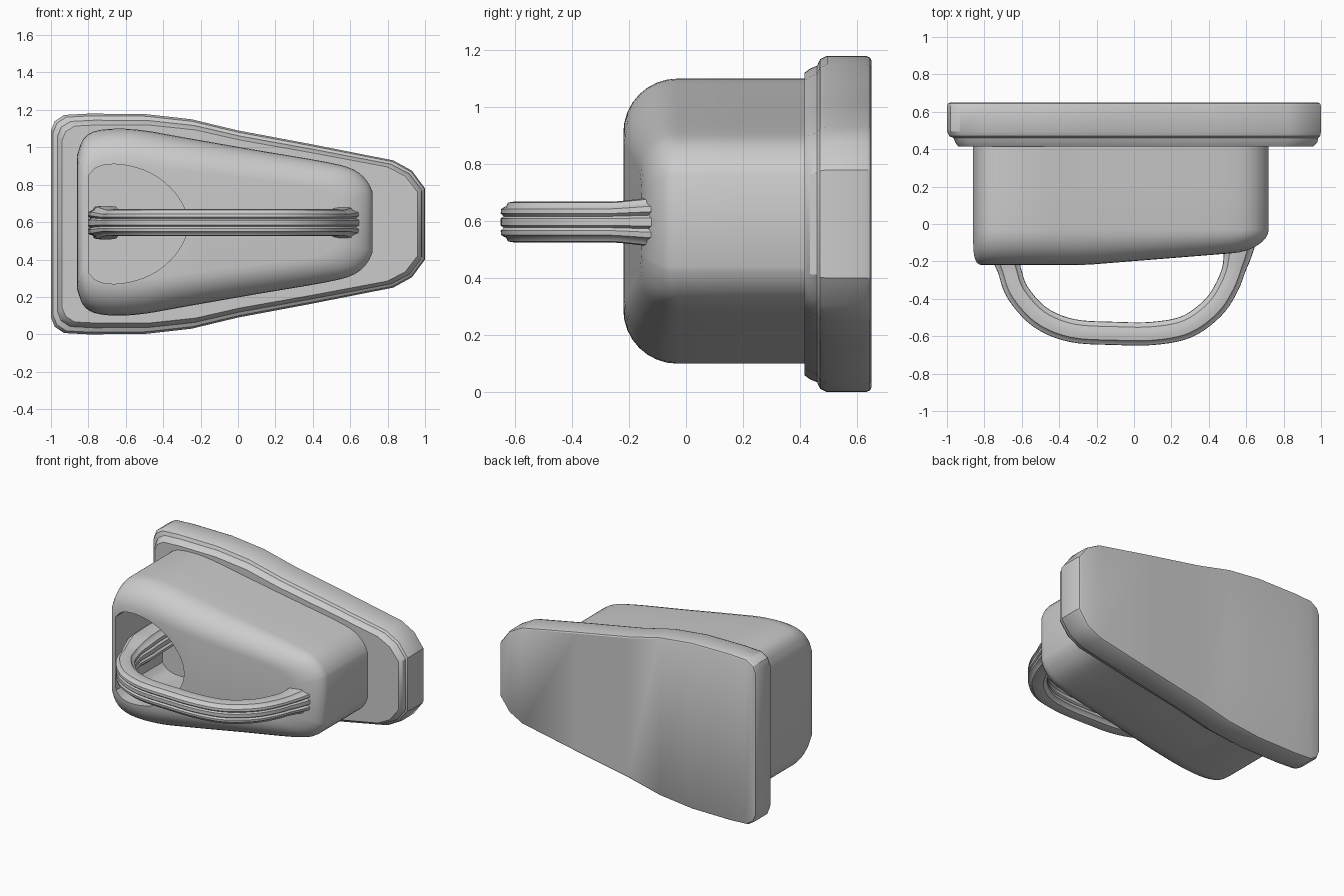
import bpy, bmesh, math
from mathutils import Vector

if "Cube" in bpy.data.objects:
    bpy.data.objects.remove(bpy.data.objects["Cube"])


def smooth_path(pts, n):
    """Catmull-Rom curve through 2D points, n steps per span."""
    p = [Vector(q) for q in pts]
    p = [2 * p[0] - p[1]] + p + [2 * p[-1] - p[-2]]
    out = []
    for i in range(1, len(p) - 2):
        a, b, c, d = p[i - 1:i + 3]
        for k in range(n):
            t = k / n
            out.append(0.5 * (2 * b + (c - a) * t + (2 * a - 5 * b + 4 * c - d) * t * t
                              + (3 * b - a - 3 * c + d) * t ** 3))
    return out + [p[-2]]


def finish(name, bm):
    bmesh.ops.recalc_face_normals(bm, faces=bm.faces[:])
    me = bpy.data.meshes.new(name)
    bm.to_mesh(me)
    bm.free()
    ob = bpy.data.objects.new(name, me)
    bpy.context.collection.objects.link(ob)
    return ob


def shade(ob, angle=30):
    bpy.ops.object.select_all(action='DESELECT')
    ob.select_set(True)
    bpy.context.view_layer.objects.active = ob
    bpy.ops.object.shade_smooth_by_angle(angle=math.radians(angle))


def loft(name, half, cz, rings, slope=0.0):
    """Stack an outline (x, half height), mirrored about z = cz, along y.
    rings: (y, left inset, right inset, height inset, slope share)."""
    bm = bmesh.new()
    x0, x1 = half[0][0], half[-1][0]
    hmax = max(p[1] for p in half)
    n = len(half)
    loops = []
    for y, l, r, ins, share in rings:
        upper, lower = [], []
        for x, h in half:
            u = (x - x0) / (x1 - x0)
            px = x0 + l + u * (x1 - x0 - l - r)
            py = y + slope * share * max(0, px + 0.27)
            ph = h * (hmax - ins) / hmax
            upper.append(bm.verts.new((px, py, cz + ph)))
            lower.append(bm.verts.new((px, py, cz - ph)))
        loops.append(upper + lower[::-1])
    m = 2 * n
    for a, b in zip(loops, loops[1:]):
        for i in range(m):
            j = (i + 1) % m
            bm.faces.new((a[i], a[j], b[j], b[i]))
    for lp in (loops[0], loops[-1]):
        for i in range(n - 1):
            bm.faces.new((lp[i], lp[i + 1], lp[m - 2 - i], lp[m - 1 - i]))
    return finish(name, bm)


# Back plate with a stepped front lip
plate_half = [(-1, .50), (-.98, .55), (-.93, .583), (-.8, .59), (-.5, .588), (-.25, .56),
              (0, .50), (.4, .425), (.83, .34), (.93, .285), (1, .19)]
plate = loft("back_plate", plate_half, 0.59, [
    (.415, .06, .04, .06, 0), (.435, .045, .02, .045, 0), (.46, .035, .015, .035, 0),
    (.47, .012, .005, .012, 0), (.495, 0, 0, 0, 0), (.63, 0, 0, 0, 0),
    (.645, .006, .006, .006, 0), (.65, .016, .016, .016, 0)])
shade(plate)

# Tapered body with rounded front edges and a gently sloping front
body_half = smooth_path([(-.86, .36), (-.83, .44), (-.77, .485), (-.65, .5), (-.5, .49),
                         (-.3, .455), (.1, .385), (.48, .32), (.62, .28), (.69, .22),
                         (.72, .16)], 3)
body_rings = [(.45, 0, 0, 0, 0), (.2, 0, 0, 0, 0)]
for k in range(9):
    t = math.pi / 2 * k / 8
    c, s = 1 - math.cos(t), math.sin(t)
    body_rings.append((-.03 - .19 * s, .05 * c ** 2, .19 * c, .19 * c, s))
body = loft("body", body_half, 0.6, body_rings, slope=0.08)

# Deep D-shaped pocket in the front
pocket_half = smooth_path([(-.8, .26), (-.75, .305), (-.66, .32), (-.54, .30), (-.43, .25),
                           (-.34, .17), (-.285, .08), (-.27, .02)], 3)
cutter = loft("pocket_cutter", pocket_half, 0.59, [(-.5, 0, 0, 0, 0), (.3, 0, 0, 0, 0)])
cutter.hide_render = True
mod = body.modifiers.new("pocket", 'BOOLEAN')
mod.operation = 'DIFFERENCE'
mod.solver = 'EXACT'
mod.object = cutter
bpy.context.view_layer.objects.active = body
bpy.ops.object.modifier_apply(modifier=mod.name)
bpy.data.objects.remove(cutter)
shade(body)

# Curved handle: grooved section swept along an arch, anchored in the pocket
path = smooth_path([(-.715, .31), (-.71, .0), (-.69, -.15), (-.665, -.25), (-.62, -.37),
                    (-.5, -.50), (-.33, -.57), (-.1, -.585), (.1, -.585), (.28, -.55),
                    (.42, -.45), (.50, -.33), (.545, -.2), (.57, -.06)], 5)
quarter = [(.062, .012), (.052, .02), (.062, .03), (.06, .046), (.042, .056),
           (.036, .068), (.012, .072)]
section = quarter + [(-a, b) for a, b in quarter[::-1]]
section += [(a, -b) for a, b in section[::-1]]
bm = bmesh.new()
loops = []
last = len(path) - 1
for i, p in enumerate(path):
    d = (path[min(i + 1, last)] - path[max(i - 1, 0)]).normalized()
    nx, ny = -d.y, d.x
    flare = 1 + 0.45 * min(1, max(0, (p.y + .24) / .16))
    fz = 1 + 0.25 * (flare - 1) / 0.45
    loops.append([bm.verts.new((p.x + nx * a * flare, p.y + ny * a * flare, .597 + b * fz))
                  for a, b in section])
m = len(section)
for a, b in zip(loops, loops[1:]):
    for i in range(m):
        bm.faces.new((a[i], a[(i + 1) % m], b[(i + 1) % m], b[i]))
bm.faces.new(loops[0])
bm.faces.new(loops[-1])
handle = finish("handle", bm)
shade(handle, 40)
